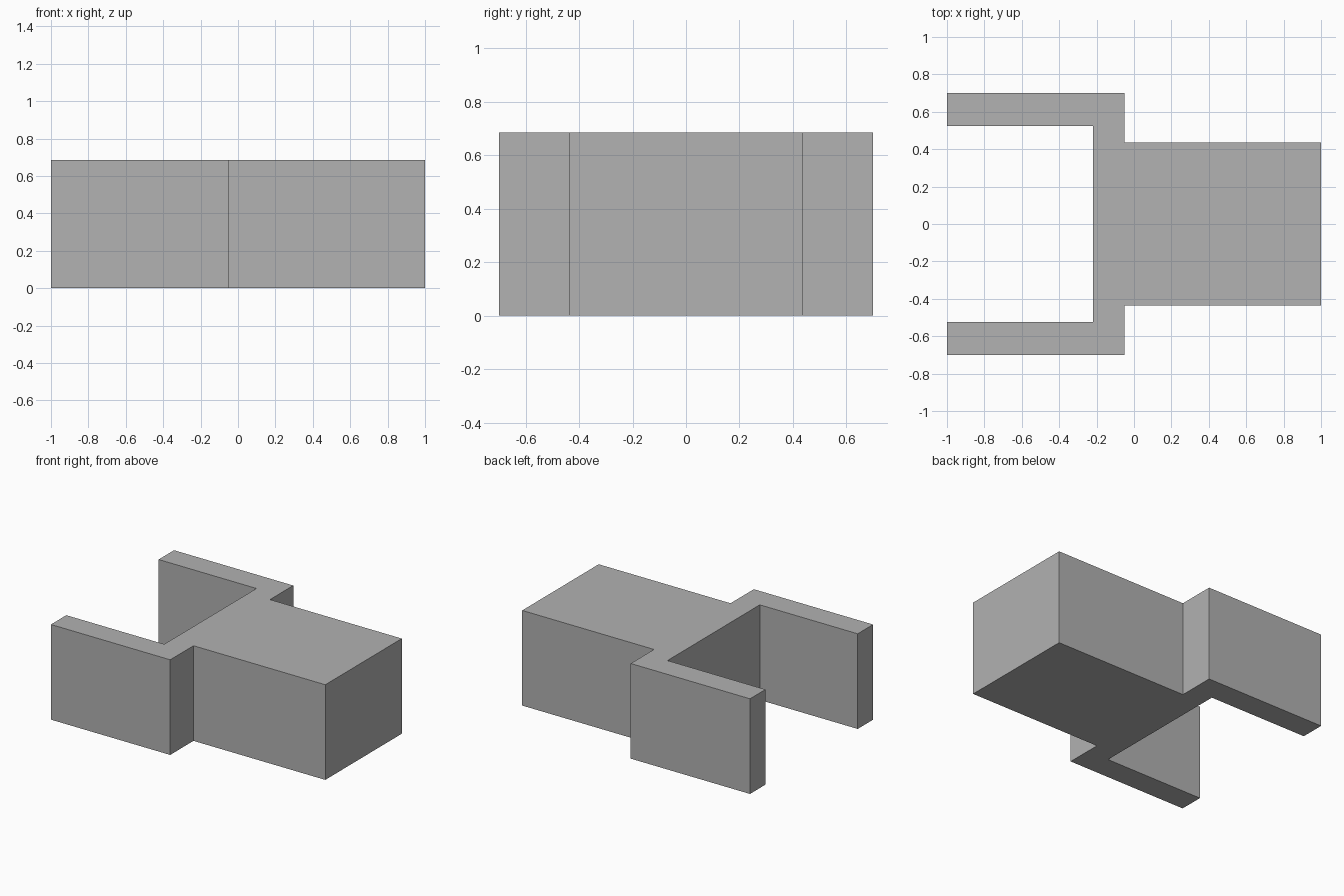
import bpy
import bmesh

cube = bpy.data.objects.get("Cube")
if cube:
    bpy.data.objects.remove(cube, do_unlink=True)

HEIGHT = 0.685

# Plain grey material
grey = bpy.data.materials.new("plain_grey")
grey.use_nodes = True
colour = (0.445, 0.445, 0.445, 1)
grey.diffuse_color = colour
grey.node_tree.nodes["Principled BSDF"].inputs["Base Color"].default_value = colour

# Half outline: block, shoulder, prong and the slot between the prongs
half = [(1, 0.435), (-0.05, 0.435), (-0.05, 0.7), (-1, 0.7), (-1, 0.525), (-0.22, 0.525)]
outline = half + [(x, -y) for x, y in reversed(half)]

# Extrude the mirrored outline into one solid
bm = bmesh.new()
base = bm.faces.new([bm.verts.new((x, y, 0)) for x, y in outline])
result = bmesh.ops.extrude_face_region(bm, geom=[base], use_keep_orig=True)
top = [v for v in result["geom"] if isinstance(v, bmesh.types.BMVert)]
bmesh.ops.translate(bm, verts=top, vec=(0, 0, HEIGHT))
bmesh.ops.recalc_face_normals(bm, faces=bm.faces)

mesh = bpy.data.meshes.new("forked_block")
bm.to_mesh(mesh)
bm.free()
mesh.materials.append(grey)
block = bpy.data.objects.new("forked_block", mesh)
bpy.context.collection.objects.link(block)
